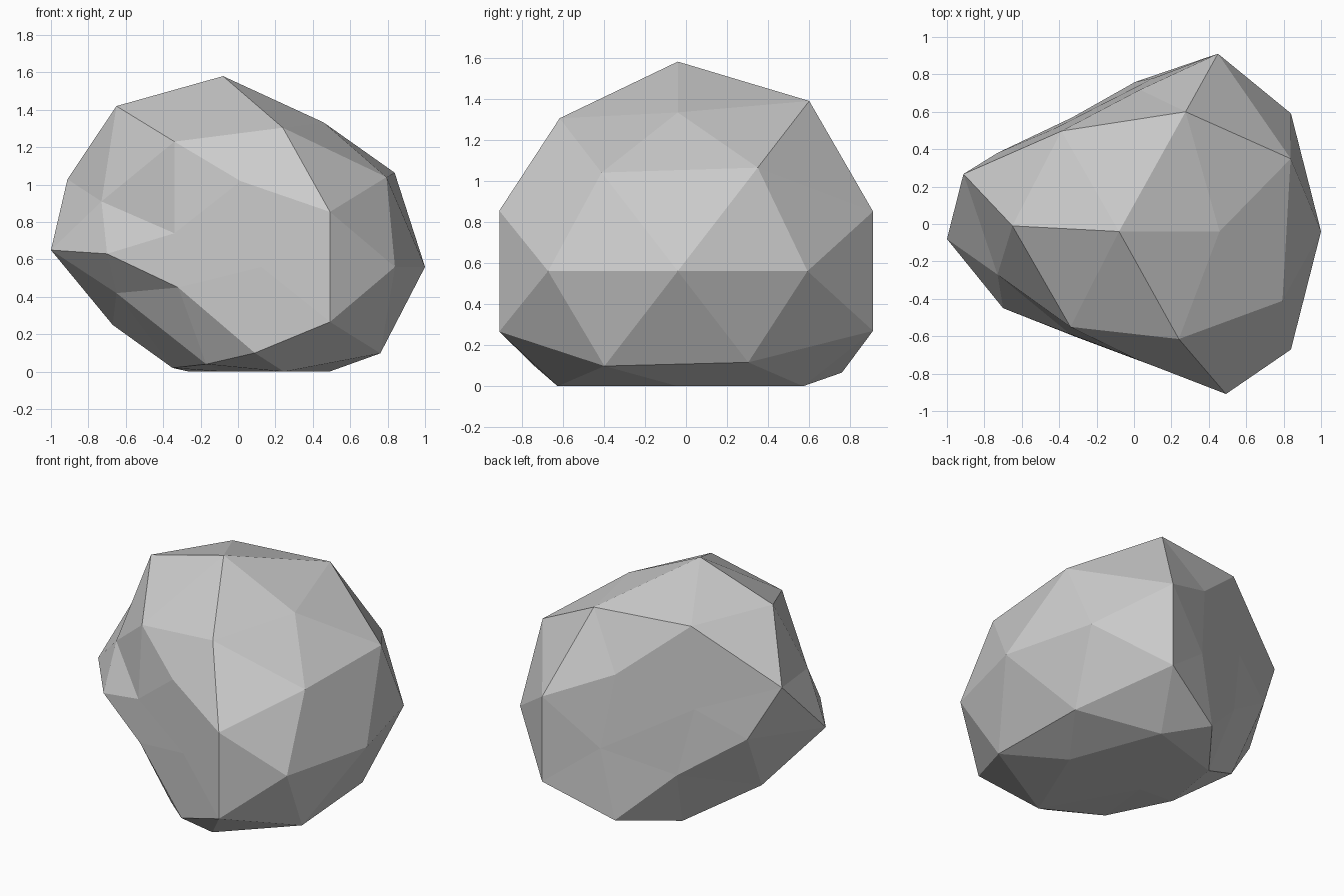
import bpy
import bmesh
from itertools import product
from mathutils import Vector

cube = bpy.data.objects.get("Cube")
if cube:
    bpy.data.objects.remove(cube, do_unlink=True)

CENTRE = Vector((-.08, -.04, .56))
STRETCH = Vector((.9, 1, .8))

# Flat chipped sides: outward normal and distance from the origin
CHIPS = [
    (Vector((-.36, -.93, 0)), .67),
    (Vector((-.43, .9, .05)), .685),
]

# Directions of a once-divided icosahedron, mirrored over every non-zero axis.
# Each entry is a radius, or a fixed point where the undercut side is broken away.
LAYOUT = [
    ((1, 0, 0), [1.2, (-1, -.08, .65)]),
    ((0, 1, 0), [1.2, 1.25]),
    ((0, 0, 1), [1.275, 1.2]),
    ((.526, 0, .851), [1.135, 1.2, (-.65, -.01, 1.42), (-.35, -.05, .02)]),
    ((.851, .526, 0), [1.2, 1.2, (-.73, .38, .67), (-.7, -.45, .63)]),
    ((0, .851, .526), [1.165, 1.15, 1.09, (.09, -.74, .1)]),
    ((.809, .309, .5), [1.26, 1.11, 1.2, 1.155, 1.18, (-.67, .14, .25),
                        (-.73, -.27, .91), (-.65, -.25, .42)]),
    ((.5, .809, .309), [1.175, 1.175, 1.19, 1.19, 1.25, (-.33, .57, .39),
                        (-.34, -.59, .74), (-.32, -.6, .45)]),
    ((.309, .5, .809), [1.28, 1.22, 1.15, 1.17, 1.3, (-.26, .41, 0),
                        (-.34, -.55, 1.23), (-.17, -.48, .04)]),
]


def mirrored(base):
    """Yield the direction with every combination of signs."""
    for signs in product(*[(1, -1) if part else (1,) for part in base]):
        yield Vector([sign * part for sign, part in zip(signs, base)])


def shape_point(direction, size):
    """Push a direction out to the surface, then flatten it to the chips and floor."""
    if isinstance(size, tuple):
        return Vector(size)
    point = CENTRE + direction * STRETCH * size
    for normal, distance in CHIPS:
        normal = normal.normalized()
        excess = point.dot(normal) - distance
        if excess > 0:
            point -= normal * excess
    point.z = max(point.z, 0)
    return point


# Stone: the hull of the directions gives the facets, then the corners move
bm = bmesh.new()
targets = []
for base, sizes in LAYOUT:
    for direction, size in zip(mirrored(base), sizes):
        corner = bm.verts.new(direction.normalized())
        targets.append((corner, shape_point(direction, size)))
bmesh.ops.convex_hull(bm, input=bm.verts[:])
for corner, point in targets:
    corner.co = point
bmesh.ops.recalc_face_normals(bm, faces=bm.faces[:])

mesh = bpy.data.meshes.new("rock")
bm.to_mesh(mesh)
bm.free()
rock = bpy.data.objects.new("rock", mesh)
bpy.context.collection.objects.link(rock)

# Plain grey stone colour
grey = (.6, .6, .6, 1)
stone = bpy.data.materials.new("stone_grey")
stone.use_nodes = True
stone.diffuse_color = grey
for node in stone.node_tree.nodes:
    if node.type == 'BSDF_PRINCIPLED':
        node.inputs["Base Color"].default_value = grey
mesh.materials.append(stone)
